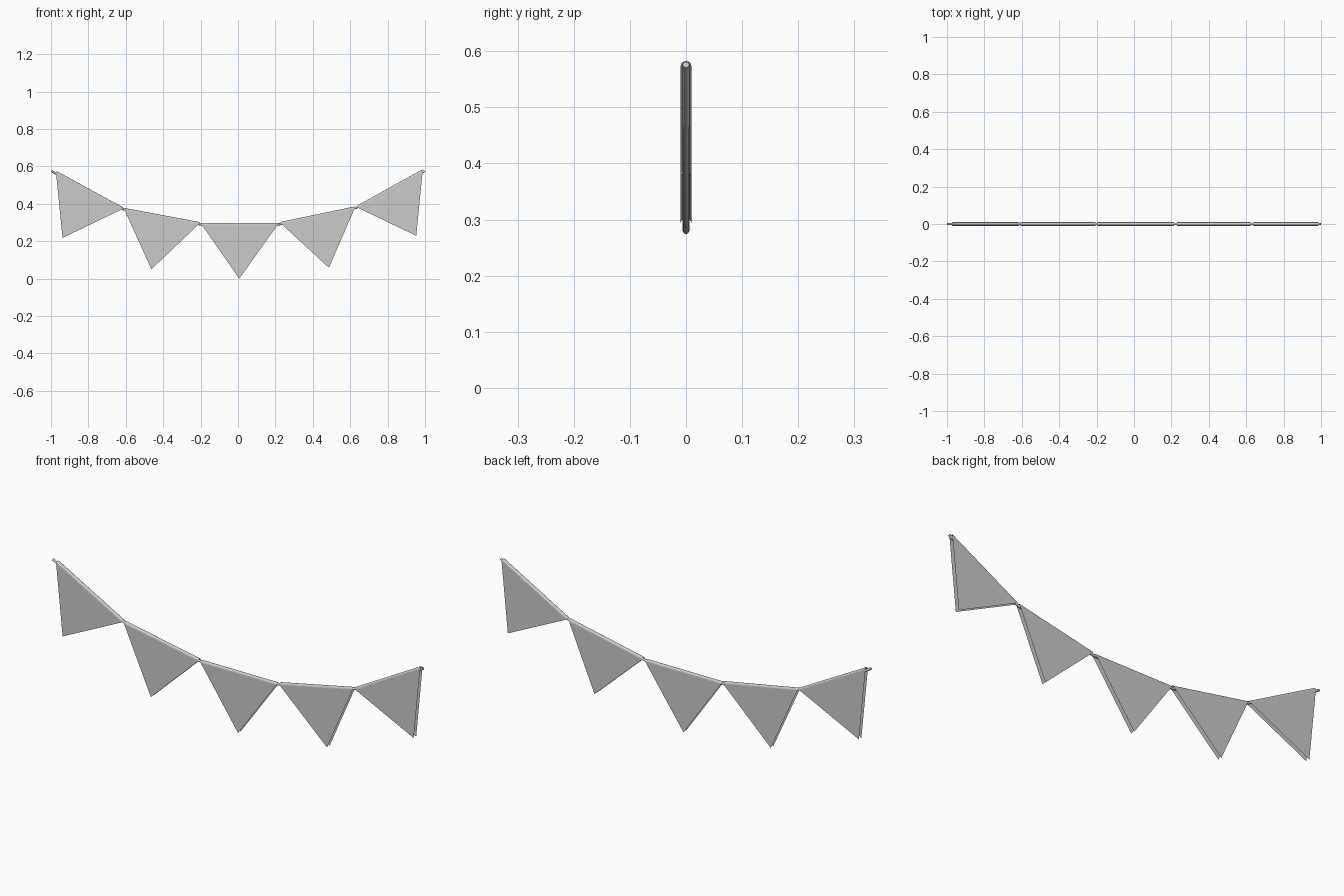
import bpy, bmesh
from math import sin, cos, pi
from mathutils import Vector

if "Cube" in bpy.data.objects:
    bpy.data.objects.remove(bpy.data.objects["Cube"])

R = 0.0095   # half thickness of the folded cloth
STEPS = 8    # facets of the fold over the cord

# left corner, right corner and tip of each pennant in (x, z)
PENNANTS = [
    ((-0.973, 0.566), (-0.618, 0.372), (-0.938, 0.218)),
    ((-0.607, 0.368), (-0.207, 0.293), (-0.463, 0.050)),
    ((-0.195, 0.289), (0.213, 0.289), (0.007, 0.0)),
    ((0.230, 0.294), (0.624, 0.376), (0.486, 0.058)),
    ((0.638, 0.380), (0.987, 0.574), (0.953, 0.229)),
]


def pennant(name, left, right, tip):
    """Cloth folded over the cord: rounded top and two open triangular sides."""
    a, b, t = (Vector((p[0], 0, p[1])) for p in (left, right, tip))
    d = (b - a).normalized()
    up = Vector((-d.z, 0, d.x))
    bm = bmesh.new()
    rows = []
    for i in range(STEPS + 1):
        ang = pi * i / STEPS
        off = Vector((0, -R * cos(ang), 0)) + up * (R * sin(ang))
        rows.append((bm.verts.new(a + off), bm.verts.new(b + off)))
    for (a0, b0), (a1, b1) in zip(rows, rows[1:]):
        bm.faces.new((a0, b0, b1, a1))
    front = bm.verts.new(t + Vector((0, -R, 0)))
    back = bm.verts.new(t + Vector((0, R, 0)))
    bm.faces.new((front, rows[0][1], rows[0][0]))
    bm.faces.new((back, rows[-1][0], rows[-1][1]))
    me = bpy.data.meshes.new(name)
    bm.to_mesh(me)
    bm.free()
    ob = bpy.data.objects.new(name, me)
    bpy.context.collection.objects.link(ob)
    return ob


for i, (l, r, t) in enumerate(PENNANTS):
    pennant(f"pennant_{i + 1}", l, r, t)

# sagging cord threaded through the folds
CORD = [(-0.997, 0.575), (-0.80, 0.462), (-0.612, 0.371), (-0.41, 0.324),
        (-0.201, 0.290), (0.01, 0.280), (0.222, 0.291), (0.43, 0.329),
        (0.631, 0.379), (0.81, 0.468), (0.997, 0.576)]
cu = bpy.data.curves.new("cord", 'CURVE')
cu.dimensions = '3D'
cu.bevel_depth = 0.006
cu.bevel_resolution = 2
cu.use_fill_caps = True
sp = cu.splines.new('POLY')
sp.points.add(len(CORD) - 1)
for p, (x, z) in zip(sp.points, CORD):
    p.co = (x, 0, z, 1)
bpy.context.collection.objects.link(bpy.data.objects.new("cord", cu))
